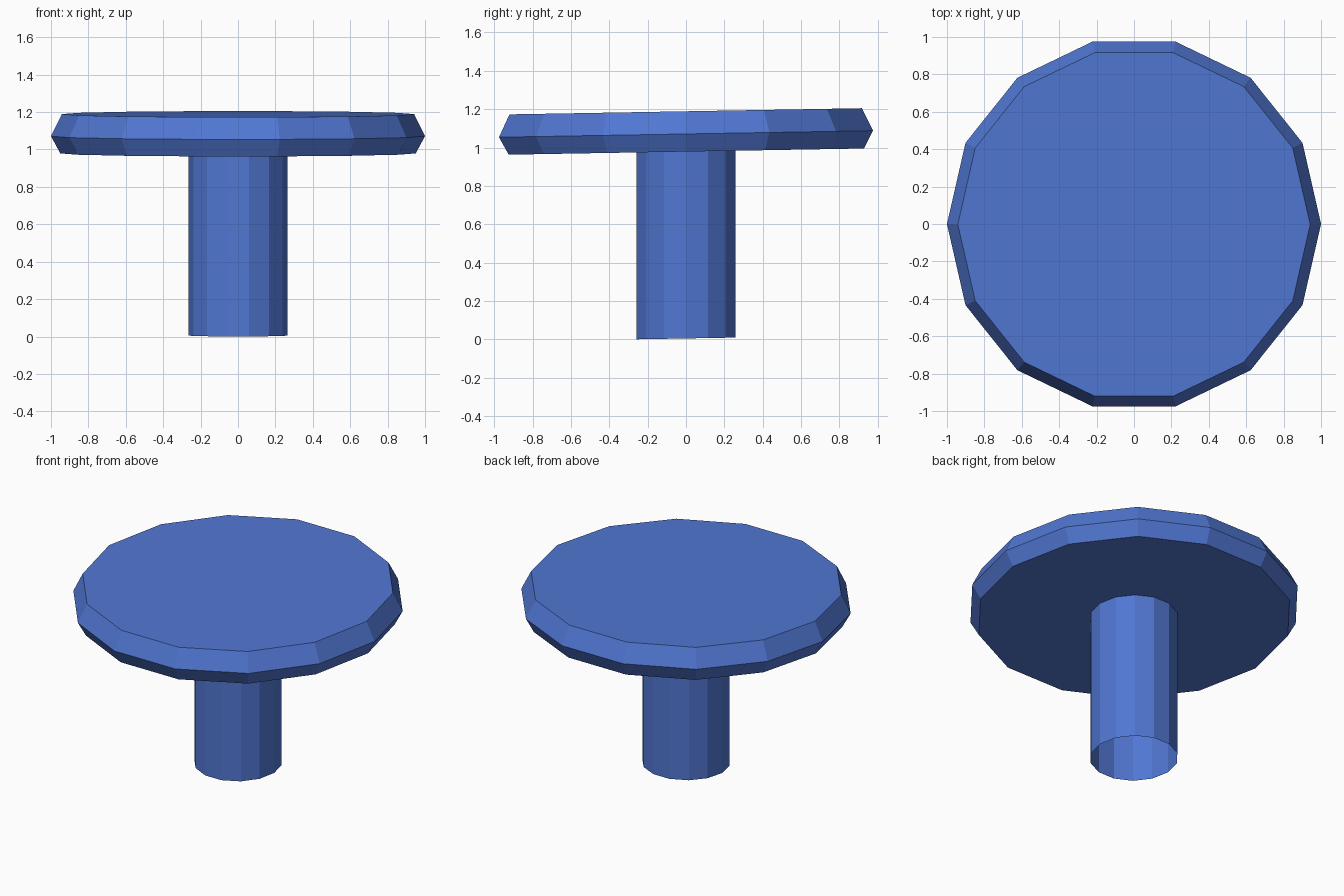
import bpy
import bmesh
import math
from mathutils import Matrix

SIDES = 14
LEAN = math.radians(1.0)

default_cube = bpy.data.objects.get("Cube")
if default_cube:
    bpy.data.objects.remove(default_cube, do_unlink=True)

# Single blue finish
blue = bpy.data.materials.new("blue")
blue.use_nodes = True
colour = (0.082, 0.184, 0.65, 1.0)
blue.diffuse_color = colour
blue.node_tree.nodes["Principled BSDF"].inputs["Base Color"].default_value = colour


def lathe(name, profile, capped):
    """Stack faceted rings from (radius, height) pairs, flat shaded."""
    bm = bmesh.new()
    rings = []
    for radius, height in profile:
        ring = bmesh.ops.create_circle(bm, segments=SIDES, radius=radius)["verts"]
        turn = Matrix.Rotation(math.pi / 2, 4, "Z")
        # The circle starts on the y axis; put a corner on the x axis
        bmesh.ops.transform(bm, verts=ring, matrix=Matrix.Translation((0, 0, height)) @ turn)
        rings.append(sorted(ring, key=lambda v: math.atan2(v.co.y, v.co.x + 1e-9) % (2 * math.pi - 1e-4)))
    for low, high in zip(rings, rings[1:]):
        for i in range(SIDES):
            j = (i + 1) % SIDES
            bm.faces.new((low[i], low[j], high[j], high[i]))
    if capped:
        bm.faces.new(rings[0][::-1])
        bm.faces.new(rings[-1])
    mesh = bpy.data.meshes.new(name)
    mesh.materials.append(blue)
    bm.normal_update()
    bm.to_mesh(mesh)
    bm.free()
    obj = bpy.data.objects.new(name, mesh)
    bpy.context.collection.objects.link(obj)
    return obj


# Bevelled top, tipped slightly up towards the back
top = lathe("table_top", [(0.95, -0.092), (1.0, 0.0), (0.942, 0.118)], True)
top.location.z = 1.071
top.rotation_euler.x = LEAN

# Open tube pedestal, its ends cut parallel to the top
leg = lathe("pedestal", [(0.265, 0.005), (0.265, 0.979)], False)
for v in leg.data.vertices:
    v.co.z += math.tan(LEAN) * v.co.y
